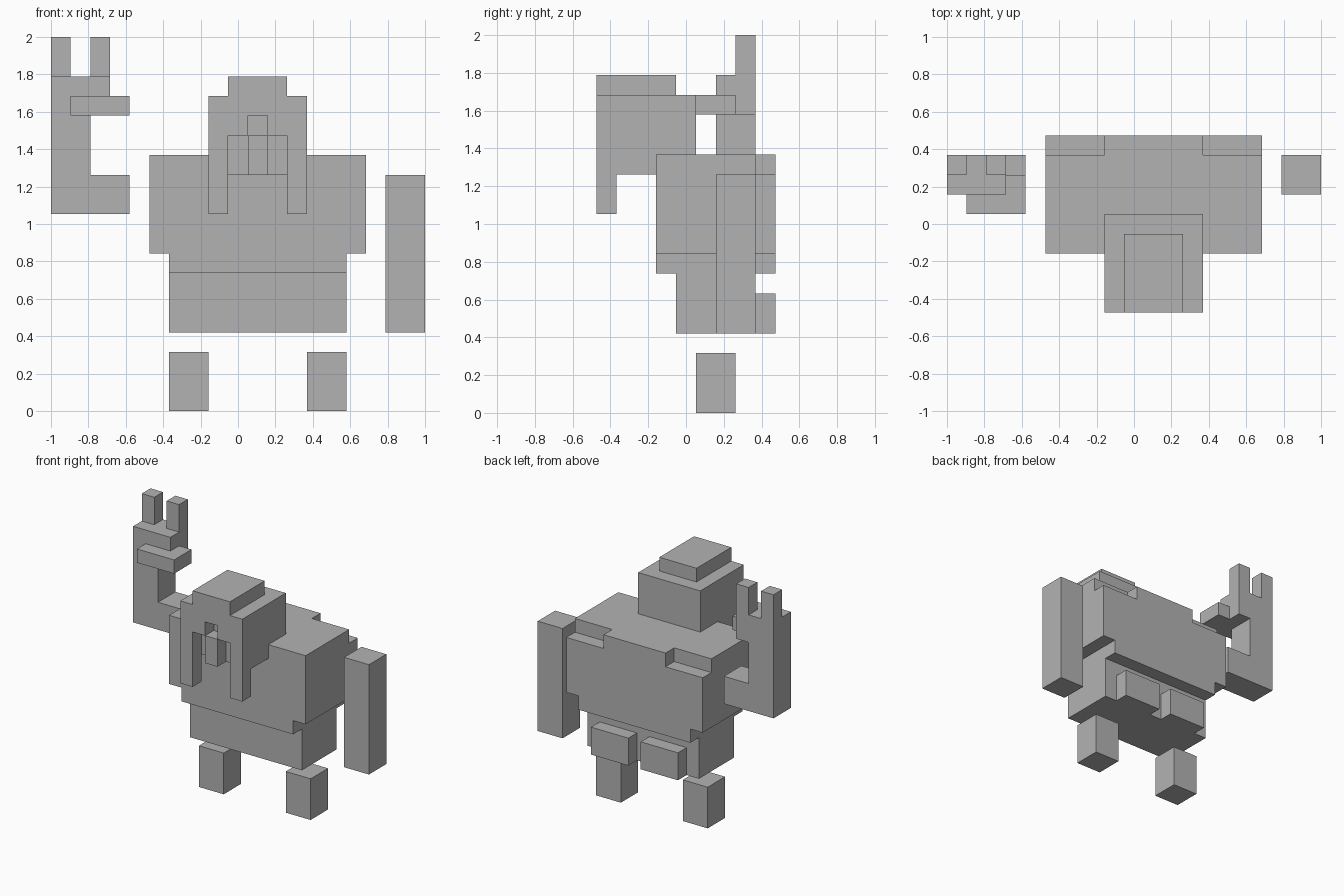
import bpy, bmesh
from mathutils import Vector

cube = bpy.data.objects.get("Cube")
if cube:
    bpy.data.objects.remove(cube, do_unlink=True)

U = 2 / 19                                 # size of one block
ORIGIN = Vector((-1.0, -4.5 * U, 0.0))     # corner of the block grid

stone = bpy.data.materials.new("plain_grey")
stone.use_nodes = True
GREY = (0.45, 0.45, 0.45, 1)
stone.diffuse_color = GREY
stone.node_tree.nodes["Principled BSDF"].inputs["Base Color"].default_value = GREY


def cells(box):
    """Grid cells inside a box given as (x0, x1, y0, y1, z0, z1)."""
    x0, x1, y0, y1, z0, z1 = box
    return {(x, y, z) for x in range(x0, x1) for y in range(y0, y1) for z in range(z0, z1)}


def part(name, add, cut=()):
    """Closed outer skin of the added boxes minus the cut boxes."""
    solid = set().union(*(cells(b) for b in add))
    for b in cut:
        solid -= cells(b)
    bm = bmesh.new()
    verts = {}

    def vert(p):
        if p not in verts:
            verts[p] = bm.verts.new(ORIGIN + Vector(p) * U)
        return verts[p]

    for c in solid:
        for axis in range(3):
            for side in (0, 1):
                n = list(c)
                n[axis] += 1 if side else -1
                if tuple(n) in solid:
                    continue
                a, b = (axis + 1) % 3, (axis + 2) % 3
                ring = []
                for da, db in ((0, 0), (1, 0), (1, 1), (0, 1)):
                    p = list(c)
                    p[axis] += side
                    p[a] += da
                    p[b] += db
                    ring.append(vert(tuple(p)))
                bm.faces.new(ring if side else ring[::-1])
    # merge the flat block faces into large clean faces
    bmesh.ops.dissolve_limit(bm, angle_limit=0.01, verts=bm.verts[:], edges=bm.edges[:])
    mesh = bpy.data.meshes.new(name)
    bm.to_mesh(mesh)
    bm.free()
    mesh.materials.append(stone)
    obj = bpy.data.objects.new(name, mesh)
    bpy.context.collection.objects.link(obj)
    return obj


# Torso with stepped lower edge and notched back shoulders
part("torso",
     [(5, 16, 3, 9, 8, 13), (6, 15, 3, 9, 7, 8)],
     [(5, 8, 8, 9, 12, 13), (13, 16, 8, 9, 12, 13)])

# Hips and rear
part("hips", [(6, 15, 4, 8, 4, 7)])
for name, x in (("right_buttock", 7), ("left_buttock", 11)):
    part(name, [(x, x + 3, 8, 9, 4, 6)])

# Legs
for name, x in (("right_leg", 6), ("left_leg", 13)):
    part(name, [(x, x + 2, 5, 7, 0, 3)])

# Head with crown, long side whiskers and a recessed face
part("head",
     [(8, 13, 0, 5, 13, 16), (8, 13, 0, 3, 12, 13),
      (9, 12, 0, 4, 16, 17),
      (8, 9, 0, 1, 10, 12), (12, 13, 0, 1, 10, 12)],
     [(9, 10, 0, 1, 12, 14), (11, 12, 0, 1, 12, 14), (10, 11, 0, 1, 14, 15)])

# Hanging left arm
part("left_arm", [(17, 19, 6, 8, 4, 12)])

# Raised right arm: upper arm, forearm and palm, two fingers, thumb
part("right_arm",
     [(0, 4, 6, 8, 10, 12), (0, 2, 6, 8, 12, 15), (0, 3, 6, 8, 15, 17),
      (0, 1, 7, 8, 17, 19), (2, 3, 7, 8, 17, 19),
      (1, 4, 5, 7, 15, 16)])
